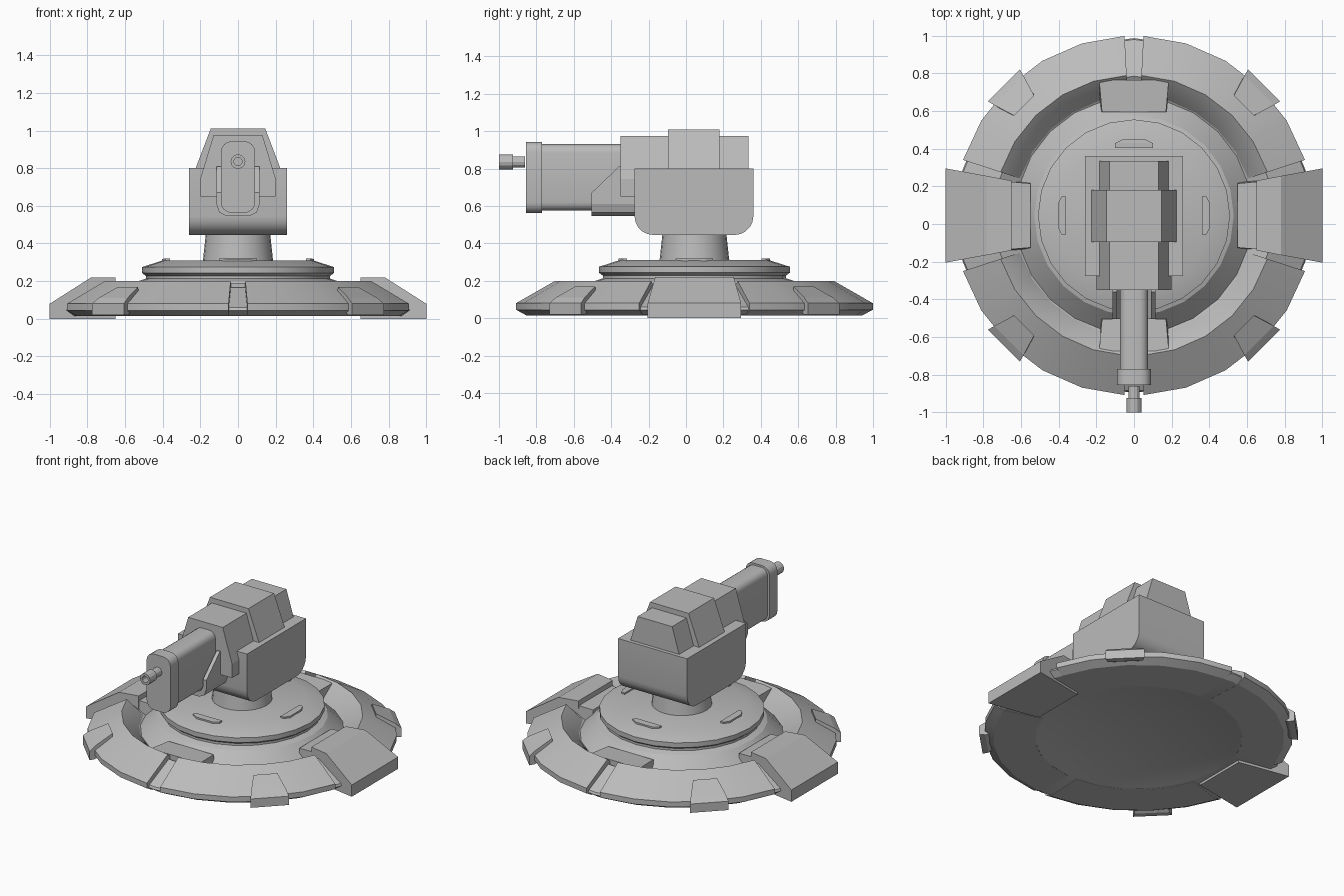
import bpy, bmesh, math

if "Cube" in bpy.data.objects:
    bpy.data.objects.remove(bpy.data.objects["Cube"])

CY = 0.045  # centre of the round base in y
grey = bpy.data.materials.new("plain grey")
grey.diffuse_color = (0.5, 0.5, 0.5, 1)
grey.use_nodes = True
grey.node_tree.nodes["Principled BSDF"].inputs["Base Color"].default_value = grey.diffuse_color


def loft(name, sections, closed=False, smooth=False):
    """Skin a row of equal-length closed sections, capping the ends unless closed."""
    bm = bmesh.new()
    rings = [[bm.verts.new(p) for p in s] for s in sections]
    n, m = len(sections[0]), len(rings)
    for i in range(m if closed else m - 1):
        a, b = rings[i], rings[(i + 1) % m]
        for j in range(n):
            k = (j + 1) % n
            bm.faces.new((a[j], a[k], b[k], b[j]))
    if not closed:
        bm.faces.new(rings[0])
        bm.faces.new(rings[-1][::-1])
    bmesh.ops.remove_doubles(bm, verts=bm.verts, dist=1e-5)
    bmesh.ops.recalc_face_normals(bm, faces=bm.faces)
    me = bpy.data.meshes.new(name)
    bm.to_mesh(me)
    bm.free()
    me.materials.append(grey)
    ob = bpy.data.objects.new(name, me)
    bpy.context.collection.objects.link(ob)
    if smooth:
        bpy.ops.object.select_all(action='DESELECT')
        ob.select_set(True)
        bpy.context.view_layer.objects.active = ob
        bpy.ops.object.shade_smooth_by_angle(angle=math.radians(25))
    return ob


def revolve(name, profile, a0=0, a1=360, steps=24):
    """Spin an (r, z) profile about the base axis."""
    full = a1 - a0 == 360
    angles = [math.radians(a0 + (a1 - a0) * i / steps) for i in range(steps + (not full))]
    secs = [[(r * math.cos(a), CY + r * math.sin(a), z) for r, z in profile] for a in angles]
    return loft(name, secs, closed=full, smooth=True)


def radial_block(name, stations, degrees):
    """Block running outward; each station is (radius, half width low, half width high, z low, z high)."""
    c, s = math.cos(math.radians(degrees)), math.sin(math.radians(degrees))
    secs = []
    for r, hl, hh, z0, z1 in stations:
        pts = [(r, -hl, z0), (r, hl, z0), (r, hh, z1), (r, -hh, z1)]
        secs.append([(x * c - y * s, CY + x * s + y * c, z) for x, y, z in pts])
    loft(name, secs)


def along_y(name, xz, y0, y1, smooth=False):
    return loft(name, [[(x, y, z) for x, z in xz] for y in (y0, y1)], smooth=smooth)


def rounded(w, z0, z1, r, n=4):
    """Rounded rectangle in x and z."""
    pts = []
    for q, (cx, cz) in enumerate([(w - r, z1 - r), (r - w, z1 - r), (r - w, z0 + r), (w - r, z0 + r)]):
        for i in range(n + 1):
            a = math.radians(90 * (q + i / n))
            pts.append((cx + r * math.cos(a), cz + r * math.sin(a)))
    return pts


# Base disc with trough and stepped dome
revolve("base_disc", [(0, 0.02), (0.62, 0.02), (0.63, 0.016), (0.9, 0.016), (0.942, 0.045), (0.935, 0.06),
                      (0.74, 0.165), (0.63, 0.1), (0.53, 0.2), (0.49, 0.213), (0.49, 0.228),
                      (0.51, 0.243), (0.51, 0.275), (0.4, 0.31), (0, 0.31)])

# Four armour segments around the rim
for i, (a, b) in enumerate([(18, 87), (93, 162), (198, 267), (273, 342)]):
    revolve(f"rim_segment_{i}", [(0.63, 0.09), (0.64, 0.015), (0.9, 0.015), (0.955, 0.045), (0.955, 0.08),
                                 (0.745, 0.2), (0.64, 0.11)], a, b, 5)

# Side feet, inner blocks, rim tabs and dome clips
for a in (0, 180):
    radial_block("side_foot", [(0.65, 0.185, 0.185, 0, 0.22), (0.78, 0.21, 0.21, 0, 0.22),
                               (1.0, 0.25, 0.25, 0, 0.08)], a)
for a in (0, 90, 180, 270):
    radial_block("trough_block", [(0.55, 0.18, 0.17, 0.05, 0.18), (0.72, 0.185, 0.185, 0.05, 0.19)], a)
    radial_block("rim_tab", [(0.825, 0.08, 0.075, 0.08, 0.17), (0.94, 0.11, 0.11, 0.02, 0.11),
                             (0.977, 0.12, 0.12, 0.02, 0.08)], a + 45)
    radial_block("dome_clip", [(0.36, 0.1, 0.1, 0.29, 0.32), (0.385, 0.1, 0.1, 0.29, 0.32),
                               (0.405, 0.06, 0.06, 0.29, 0.318)], a)

# Pedestal
revolve("pedestal", [(0, 0.29), (0.19, 0.29), (0.185, 0.32), (0.17, 0.46), (0, 0.46)])

# Yoke: a box with rounded lower front and back edges
side = [(-0.275, 0.8)]
for cy, start in ((-0.175, 180), (0.26, 270)):
    for i in range(6):
        a = math.radians(start + 18 * i)
        side.append((cy + 0.1 * math.cos(a), 0.545 + 0.1 * math.sin(a)))
side.append((0.36, 0.8))
loft("yoke", [[(x, y, z) for y, z in side] for x in (-0.26, 0.26)], smooth=True)

# Gun body and its raised middle band
along_y("gun_body", [(-0.2, 0.65), (0.2, 0.65), (0.2, 0.745), (0.13, 0.975), (-0.13, 0.975), (-0.2, 0.745)],
        -0.35, 0.335)
along_y("gun_band", [(-0.225, 0.7), (0.225, 0.7), (0.225, 0.8), (0.145, 1.01), (-0.145, 1.01), (-0.225, 0.8)],
        -0.095, 0.18)

# Barrel housing and front flange
along_y("barrel_housing", rounded(0.075, 0.575, 0.93, 0.045), -0.79, -0.3, True)
along_y("barrel_flange", rounded(0.09, 0.563, 0.943, 0.055), -0.855, -0.77, True)

# U-shaped cradle with sloping front fins
cradle = []
for y, top in ((-0.505, 0.67), (-0.36, 0.81), (-0.25, 0.81)):
    outer = [(0.115, top), (0.115, 0.61), (0.1, 0.565), (0.06, 0.545)]
    inner = [(0.05, 0.58), (0.075, 0.59), (0.09, 0.62), (0.09, top)]
    half = outer[::-1]
    ring = outer + [(-x, z) for x, z in half] + [(-x, z) for x, z in inner[::-1]] + inner
    cradle.append([(x, y, z) for x, z in ring])
loft("barrel_cradle", cradle)

# Hollow muzzle, spun about the barrel axis
muzzle = [(0.022, -0.86), (0.03, -0.86), (0.03, -0.925), (0.039, -0.925), (0.039, -1.0), (0.022, -1.0)]
loft("muzzle", [[(r * math.cos(i * math.pi / 6), y, 0.835 + r * math.sin(i * math.pi / 6)) for r, y in muzzle]
                for i in range(12)], closed=True, smooth=True)
